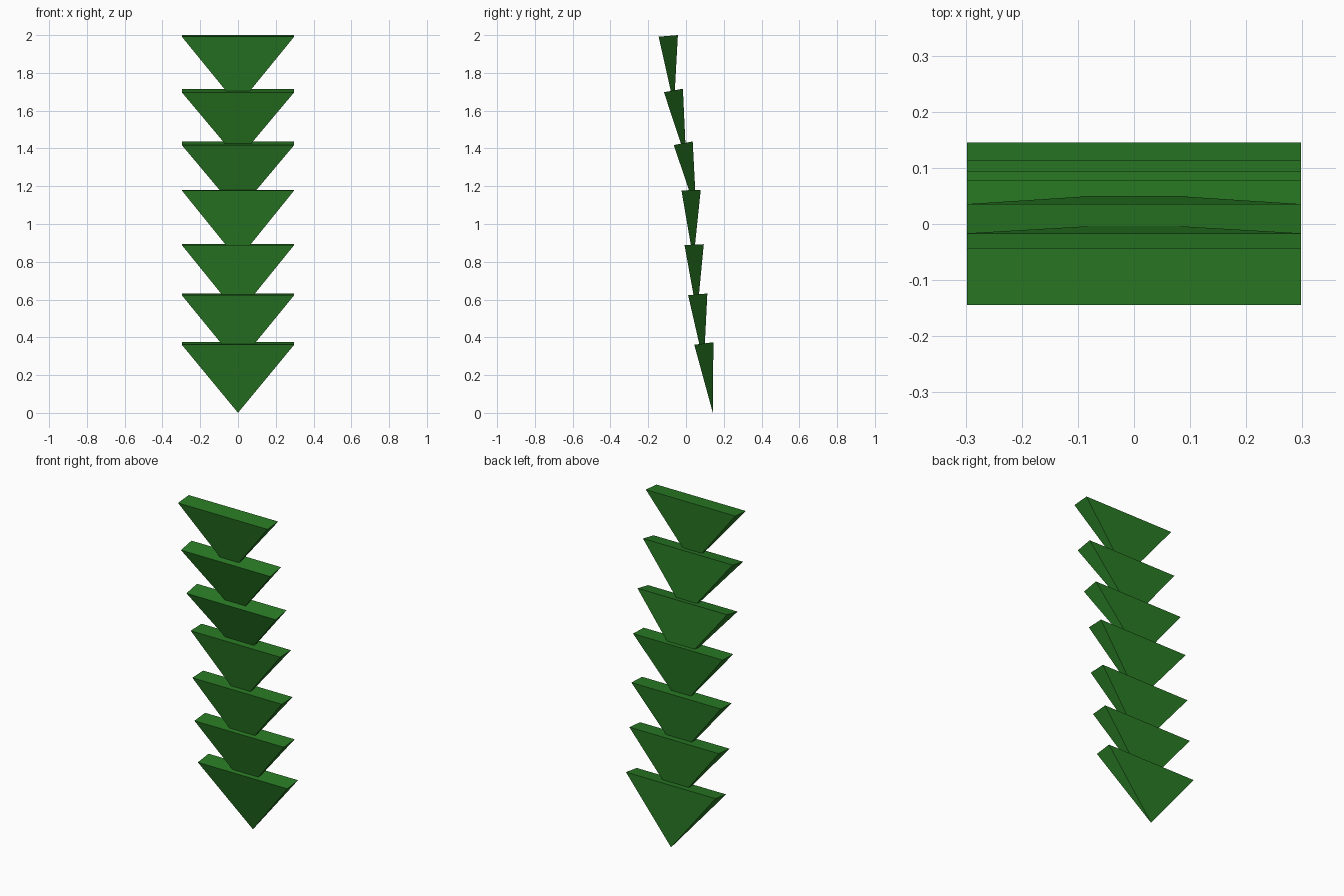
import bpy, bmesh
from math import radians
from mathutils import Matrix

if "Cube" in bpy.data.objects:
    bpy.data.objects.remove(bpy.data.objects["Cube"])

WIDTH, DEPTH, HEIGHT = 0.595, 0.102, 0.37

green = bpy.data.materials.new("leaf_green")
green.diffuse_color = (0.022, 0.195, 0.018, 1)
green.use_nodes = True
green.node_tree.nodes["Principled BSDF"].inputs["Base Color"].default_value = green.diffuse_color

# Back top edge (y, z) and backward tilt in degrees of each segment, bottom to top
segments = [(0.145, 0.374, 7.4), (0.113, 0.632, 5.0), (0.094, 0.893, 2.4),
            (0.078, 1.181, 1.9), (0.0355, 1.437, 10.8), (-0.0165, 1.716, 10.5),
            (-0.043, 2.0, 4.7)]


def inverted_pyramid(name, y, z, tilt):
    """Flat four-sided pyramid, tip down, hung from its back top edge."""
    bm = bmesh.new()
    w = WIDTH / 2
    top = [bm.verts.new(p) for p in ((-w, -DEPTH, 0), (w, -DEPTH, 0), (w, 0, 0), (-w, 0, 0))]
    tip = bm.verts.new((0, -DEPTH / 2, -HEIGHT))
    bm.faces.new(top)
    for i in range(4):
        bm.faces.new((top[(i + 1) % 4], top[i], tip))
    bmesh.ops.recalc_face_normals(bm, faces=bm.faces)
    bm.transform(Matrix.Translation((0, y, z)) @ Matrix.Rotation(radians(tilt), 4, 'X'))
    mesh = bpy.data.meshes.new(name)
    bm.to_mesh(mesh)
    bm.free()
    mesh.materials.append(green)
    obj = bpy.data.objects.new(name, mesh)
    bpy.context.collection.objects.link(obj)


# Stacked stem segments
for i, (y, z, tilt) in enumerate(segments, 1):
    inverted_pyramid(f"stem_segment_{i}", y, z, tilt)
